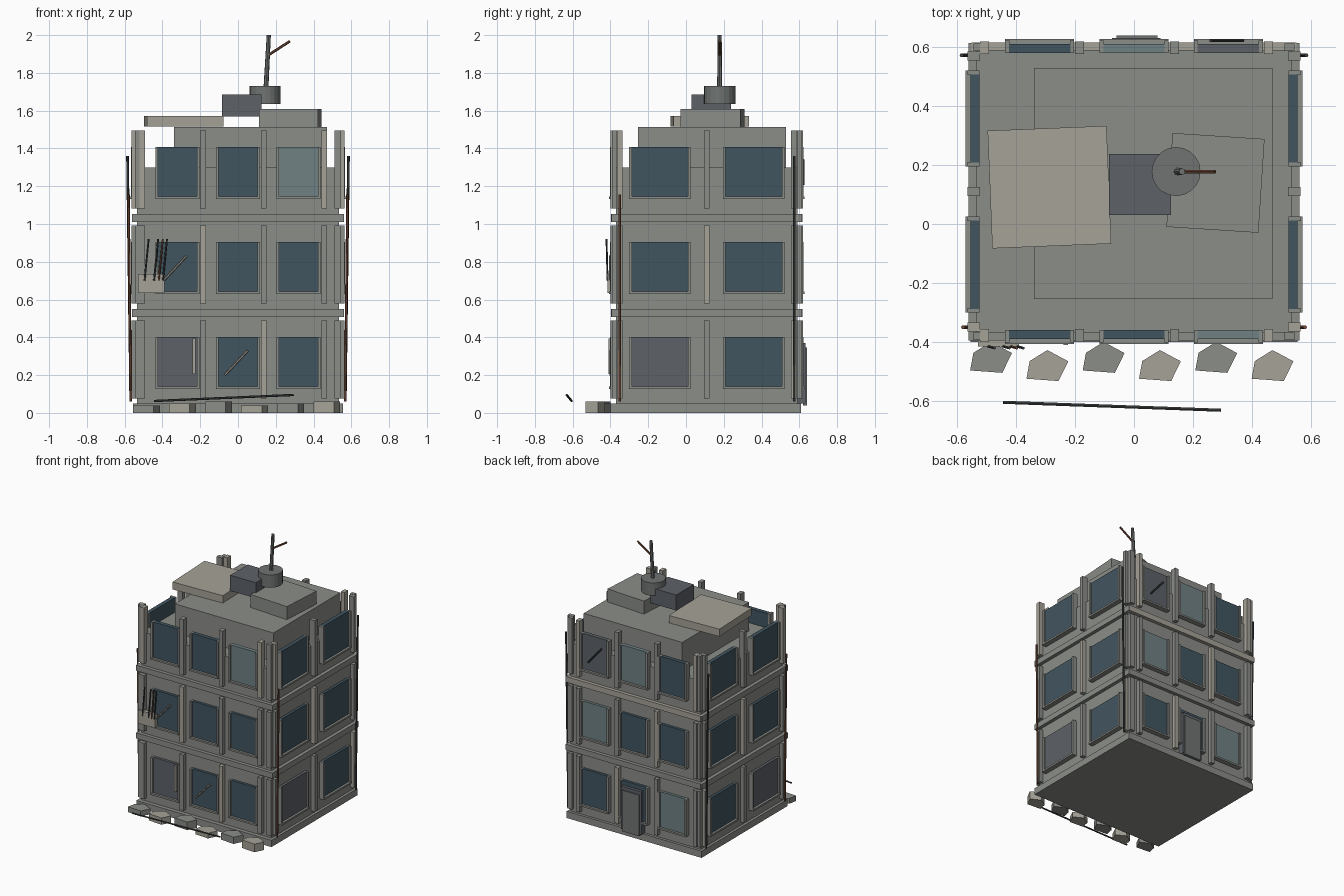
import bpy, bmesh, math
from mathutils import Vector

if "Cube" in bpy.data.objects:
    bpy.data.objects.remove(bpy.data.objects["Cube"])

COL = {
    "concrete": (0.26, 0.27, 0.25), "tan": (0.38, 0.36, 0.31), "dark": (0.11, 0.12, 0.136),
    "glass": (0.053, 0.09, 0.115), "pale_glass": (0.16, 0.22, 0.23), "rust": (0.17, 0.07, 0.04),
    "iron": (0.05, 0.055, 0.055), "metal": (0.16, 0.175, 0.17),
}
MAT = {}
for k, c in COL.items():
    MAT[k] = bpy.data.materials.new(k)
    MAT[k].diffuse_color = (*c, 1)


def finish(name, bm, mat):
    me = bpy.data.meshes.new(name)
    bmesh.ops.recalc_face_normals(bm, faces=bm.faces)
    bm.to_mesh(me)
    bm.free()
    ob = bpy.data.objects.new(name, me)
    me.materials.append(MAT[mat])
    bpy.context.collection.objects.link(ob)
    return ob


def box(name, x, y, z, mat="concrete", rot=0):
    """Box from (min, max) ranges, turned about its own vertical axis."""
    bm = bmesh.new()
    bmesh.ops.create_cube(bm, size=1)
    bmesh.ops.scale(bm, vec=[abs(r[1] - r[0]) for r in (x, y, z)], verts=bm.verts)
    ob = finish(name, bm, mat)
    ob.location = [sum(r) / 2 for r in (x, y, z)]
    ob.rotation_euler.z = math.radians(rot)
    return ob


def rod(name, a, b, r, mat, sides=6, r2=None):
    a, b = Vector(a), Vector(b)
    bm = bmesh.new()
    bmesh.ops.create_cone(bm, cap_ends=True, segments=sides, radius1=r,
                          radius2=r if r2 is None else r2, depth=(b - a).length)
    ob = finish(name, bm, mat)
    ob.location = (a + b) / 2
    ob.rotation_mode = "QUATERNION"
    ob.rotation_quaternion = (b - a).to_track_quat("Z", "Y")
    return ob


YF, YB, XS, PITCH = -0.37, 0.59, 0.535, 0.503


def wall_box(name, side, u, d, z, mat):
    """Box on a wall: u is the range along the wall, d the range outward from it."""
    if side == "front":
        return box(name, u, (YF - d[1], YF - d[0]), z, mat)
    if side == "back":
        return box(name, u, (YB + d[0], YB + d[1]), z, mat)
    s = 1 if side == "right" else -1
    return box(name, (s * (XS + d[0]), s * (XS + d[1])), u, z, mat)


# core, upper storey block, plinth
box("core", (-XS, XS), (YF, YB), (0.0, 1.3))
box("upper_core", (-0.34, 0.47), (-0.255, 0.53), (1.3, 1.513))
box("plinth", (-0.555, 0.555), (-0.4, 0.61), (0, 0.05))

# windows, piers and floor bands on all four walls
MIDS = {"front": (-0.32, 0, 0.32), "back": (-0.32, 0, 0.32),
        "right": (-0.138, 0.358), "left": (-0.138, 0.358)}
PIERS = {"front": (-0.507, -0.185, 0.137, 0.457), "back": (-0.507, -0.185, 0.137, 0.457),
         "right": (-0.35, 0.11, 0.57), "left": (-0.35, 0.11, 0.57)}
SPECIAL = {("front", 0, 0): "dark", ("front", 2, 2): "pale_glass", ("right", 0, 0): "dark",
           ("left", 0, 0): "dark", ("back", 0, 0): "pale_glass", ("back", 1, 2): "pale_glass",
           ("back", 2, 1): "pale_glass", ("back", 2, 2): "dark"}
for side, mids in MIDS.items():
    long = side in ("front", "back")
    hw = 0.104 if long else 0.15
    for f in range(3):
        z = f * PITCH
        for i, m in enumerate(mids):
            wall_box("window_pane", side, (m - hw, m + hw), (-0.01, 0.02), (z + 0.14, z + 0.402),
                     SPECIAL.get((side, f, i), "glass"))
            wall_box("window_sill", side, (m - hw - 0.013, m + hw + 0.013), (-0.01, 0.037),
                     (z + 0.127, z + 0.14), "concrete")
            for s in (-1, 1):
                c = m + s * (hw + 0.006)
                wall_box("window_jamb", side, (c - 0.007, c + 0.007), (-0.01, 0.032),
                         (z + 0.14, z + 0.402), "concrete")
        for i, p in enumerate(PIERS[side]):
            mat = "tan" if (i + f) % 3 == 2 else "concrete"
            wall_box("pier", side, (p - 0.015, p + 0.015), (-0.013, 0.03),
                     (z + 0.075, z + 0.49), mat)
        if f:
            u = (-0.552, 0.552) if long else (-0.395, 0.615)
            wall_box("floor_band", side, u, (-0.005, 0.026), (z + 0.005, z + 0.047),
                     "tan" if side == "back" and f == 2 else "concrete")
# stubs at the building corners
for sx in (-1, 1):
    for y in (-0.38, 0.6):
        for f in range(3):
            z = f * PITCH
            box("corner_post", (sx * 0.51, sx * 0.545), (y - 0.013, y + 0.013),
                (z + 0.075, z + 0.49))

# corner pipes
for s in (-1, 1):
    rod("front_pipe", (s * 0.568, -0.35, 0.06), (s * 0.58, -0.35, 1.155), 0.007, "rust")
    rod("back_pipe", (s * 0.568, 0.573, 0.06), (s * 0.585, 0.573, 1.36), 0.007, "iron")

# back door
box("door_frame", (-0.075, 0.09), (0.59, 0.632), (0.05, 0.37), "dark")
box("door_leaf", (-0.06, 0.08), (0.62, 0.64), (0.04, 0.345), "metal")
rod("back_window_bar", (0.26, 0.622, 1.34), (0.37, 0.622, 1.21), 0.006, "iron")

# roof debris and mast
box("roof_slab", (-0.489, -0.085), (-0.075, 0.325), (1.517, 1.572), "tan", 2.3)
box("roof_block", (0.12, 0.433), (-0.02, 0.299), (1.513, 1.61), "concrete", -3.7)
box("roof_unit", (-0.085, 0.125), (0.03, 0.237), (1.57, 1.685), "dark")
rod("roof_tank", (0.143, 0.178, 1.635), (0.143, 0.178, 1.73), 0.083, "metal", 20)
rod("mast", (0.148, 0.178, 1.72), (0.163, 0.178, 2.0), 0.013, "metal", 8, 0.011)
rod("mast_arm", (0.162, 0.178, 1.895), (0.275, 0.178, 1.968), 0.007, "rust")

# broken panel, rebar and splinters on the front
box("broken_panel", (-0.53, -0.39), (-0.415, -0.385), (0.635, 0.735), "tan")
for i, x in enumerate((-0.495, -0.445, -0.42, -0.398)):
    rod("rebar", (x, -0.415, 0.70), (x + 0.022, -0.421, 0.92), 0.005, "rust" if i == 2 else "iron")
rod("splinter", (-0.39, -0.402, 0.705), (-0.272, -0.402, 0.832), 0.006, "tan")
rod("splinter", (-0.07, -0.4, 0.2), (0.052, -0.4, 0.33), 0.006, "tan")
box("loose_jamb", (-0.24, -0.224), (-0.41, -0.38), (0.205, 0.395), "tan")

# rubble row and fallen bar
OUT = [(-0.071, -0.045), (-0.06, 0.015), (0.0, 0.052), (0.071, 0.014), (0.038, -0.053)]
for i in range(6):
    bm = bmesh.new()
    cx, cy = -0.485 + i * 0.191, (-0.452, -0.48)[i % 2]
    face = bm.faces.new([bm.verts.new((cx + x, cy + y, 0)) for x, y in OUT])
    ext = bmesh.ops.extrude_face_region(bm, geom=[face], use_keep_orig=True)
    top = [v for v in ext["geom"] if isinstance(v, bmesh.types.BMVert)]
    bmesh.ops.translate(bm, vec=(0, 0, 0.04 + 0.01 * (i % 3)), verts=top)
    finish("rubble", bm, ("concrete", "tan")[i % 2])
rod("fallen_bar", (-0.445, -0.605, 0.063), (0.295, -0.632, 0.095), 0.006, "iron")

for m in bpy.data.materials:
    if m.users and not m.is_grease_pencil:
        m.use_nodes = True
        m.node_tree.nodes["Principled BSDF"].inputs["Base Color"].default_value = m.diffuse_color
